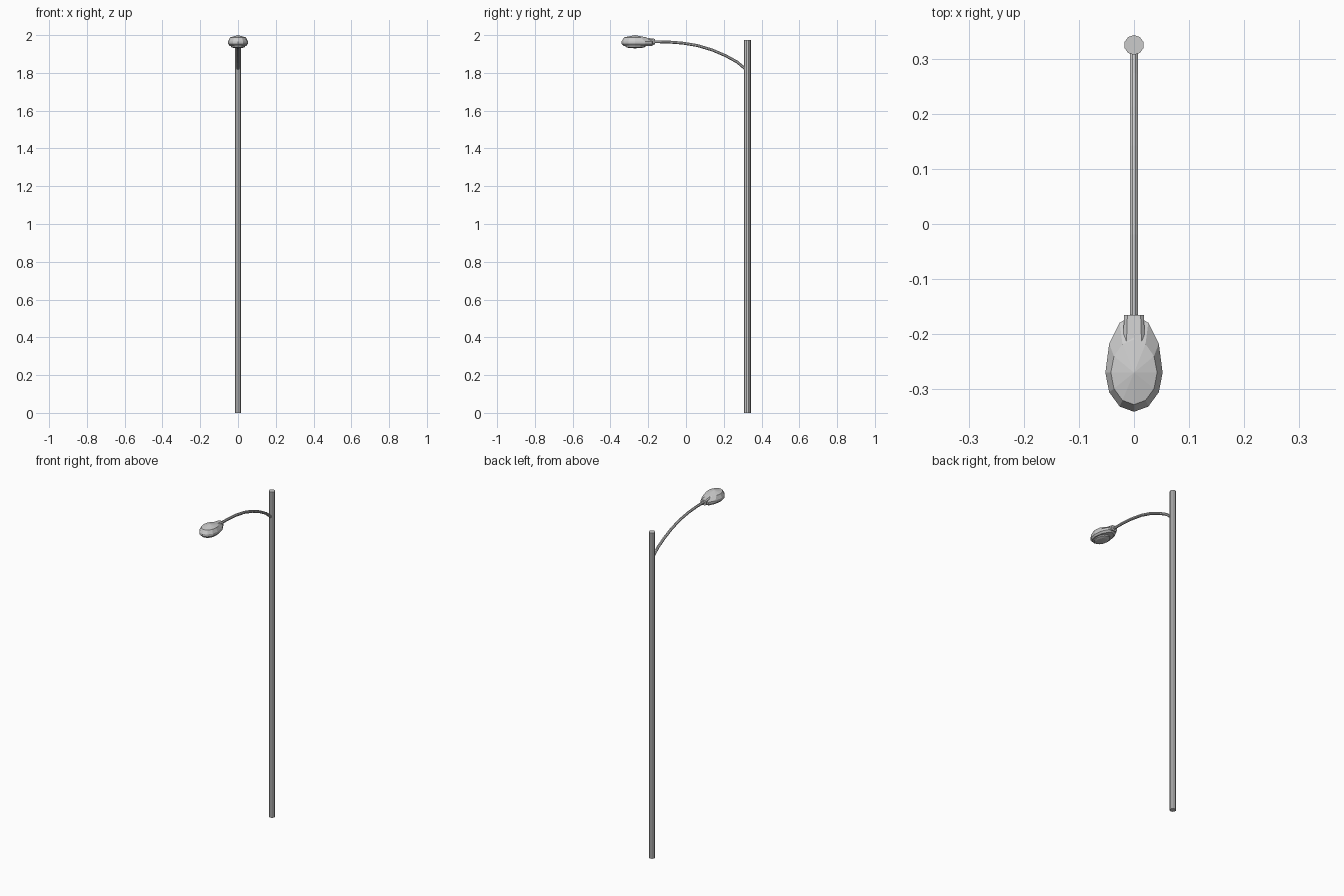
import bpy, bmesh, math
from mathutils import Vector

if "Cube" in bpy.data.objects:
    bpy.data.objects.remove(bpy.data.objects["Cube"])

CY = -0.27   # centre of the lamp head along y


def make_object(name, bm):
    bmesh.ops.recalc_face_normals(bm, faces=bm.faces)
    mesh = bpy.data.meshes.new(name)
    bm.to_mesh(mesh)
    bm.free()
    obj = bpy.data.objects.new(name, mesh)
    bpy.context.collection.objects.link(obj)
    return obj


def loft(name, rings):
    """Skin equal-sized point rings and cap both ends."""
    bm = bmesh.new()
    loops = [[bm.verts.new(p) for p in ring] for ring in rings]
    n = len(loops[0])
    for a, b in zip(loops, loops[1:]):
        for i in range(n):
            j = (i + 1) % n
            bm.faces.new((a[i], a[j], b[j], b[i]))
    for end in (loops[0], loops[-1]):
        cap = bm.faces.new(end)
        bmesh.ops.poke(bm, faces=[cap])
    return make_object(name, bm), n


def egg(z, rx, front, back, n=12):
    """Egg-shaped ring: different radius towards front and back."""
    pts = []
    for i in range(n):
        a = 2 * math.pi * i / n
        s = math.sin(a)
        pts.append((rx * math.cos(a), CY + s * (back if s > 0 else front), z))
    return pts


def shell(name, specs, bottom, top):
    """Lofted egg rings with raised cap centres."""
    obj, n = loft(name, [egg(*s) for s in specs])
    v = obj.data.vertices
    v[len(v) - 2].co.y = v[len(v) - 1].co.y = CY
    v[len(v) - 2].co.z, v[len(v) - 1].co.z = bottom, top
    return obj


# Upright pole
pole_rings = [[(0.018 * math.cos(math.pi * (2 * i + 1) / 10),
                0.325 + 0.018 * math.sin(math.pi * (2 * i + 1) / 10), z)
               for i in range(10)] for z in (0, 1.975)]
loft("pole", pole_rings)

# Curved arm swept along its path
path = [Vector((0, y, z)) for y, z in
        ((0.318, 1.818), (0.27, 1.858), (0.21, 1.891), (0.14, 1.921),
         (0.06, 1.945), (-0.02, 1.958), (-0.10, 1.964), (-0.18, 1.965))]
arm_rings = []
for k, p in enumerate(path):
    t = (path[min(k + 1, len(path) - 1)] - path[max(k - 1, 0)]).normalized()
    up = Vector((1, 0, 0)).cross(t)
    arm_rings.append([p + 0.0082 * (Vector((math.cos(a), 0, 0)) + up * math.sin(a))
                      for a in (math.pi * (i + 0.5) / 4 for i in range(8))])
loft("arm", arm_rings)

# Lamp housing
shell("lamp_housing", [(1.943, 0.044, 0.060, 0.090),
                       (1.953, 0.052, 0.071, 0.105),
                       (1.967, 0.052, 0.071, 0.105),
                       (1.988, 0.042, 0.058, 0.060)], 1.943, 2.0)

# Lens below the housing
shell("lens", [(1.932, 0.025, 0.035, 0.035),
               (1.937, 0.036, 0.050, 0.055),
               (1.946, 0.038, 0.052, 0.058)], 1.930, 1.946)

# Collar joining arm and housing
collar = []
for y, w, lo, hi in ((-0.165, 0.018, 1.949, 1.980), (-0.225, 0.020, 1.949, 1.989)):
    c = 0.006
    collar.append([(-w, y, lo + c), (-w + c, y, lo), (w - c, y, lo), (w, y, lo + c),
                   (w, y, hi - c), (w - c, y, hi), (-w + c, y, hi), (-w, y, hi - c)])
loft("collar", collar)
